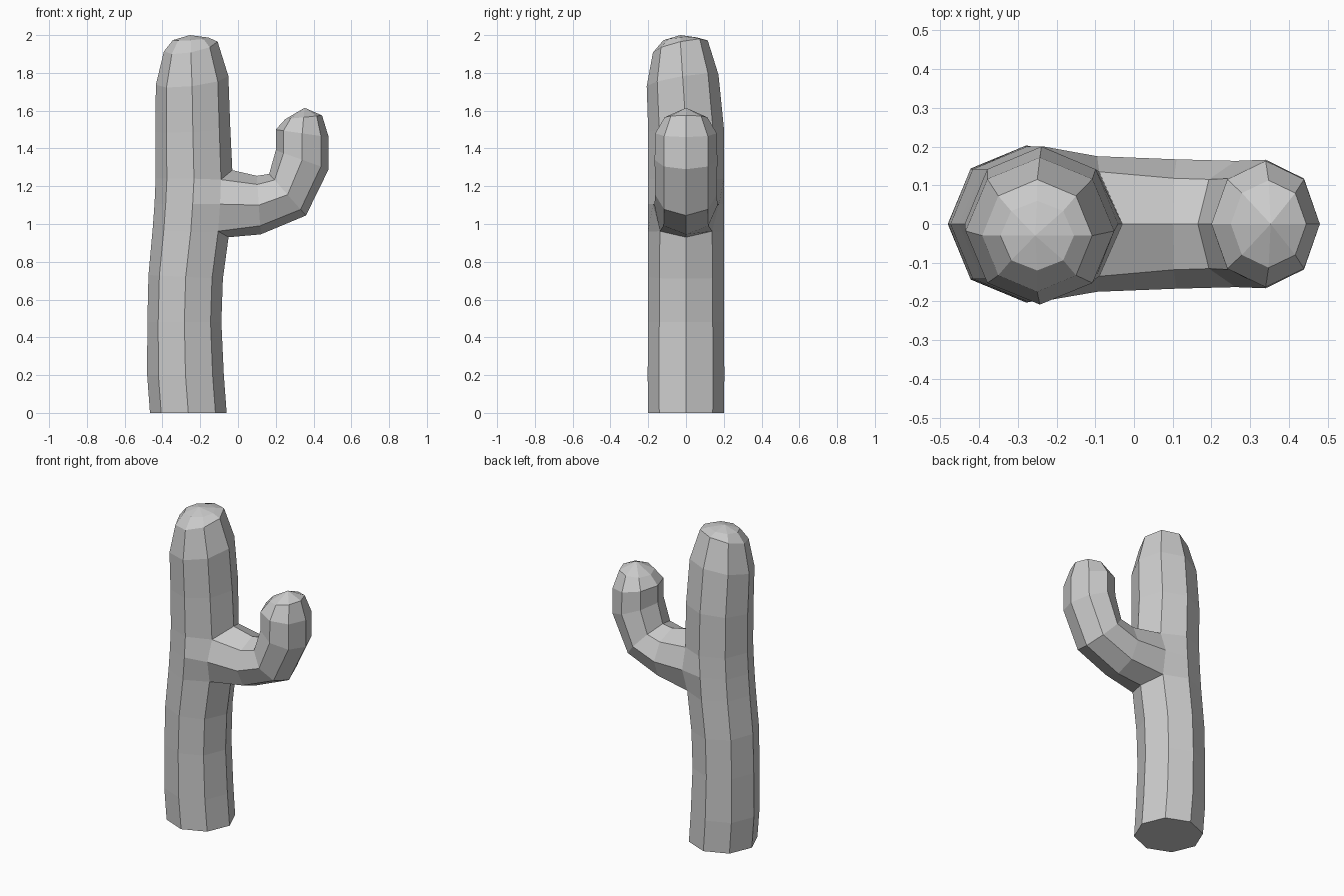
import bpy, bmesh, math

if "Cube" in bpy.data.objects:
    bpy.data.objects.remove(bpy.data.objects["Cube"])

N = 8
bm = bmesh.new()

# Trunk rings: centre x, centre y, z, x radius, y radius, tilt in x, tilt in y
trunk = [
    (-0.263, 0, 0.00, 0.203, 0.20, 0, 0),
    (-0.278, 0, 0.20, 0.203, 0.203, 0, 0),
    (-0.284, 0, 0.48, 0.196, 0.20, 0, 0),
    (-0.277, 0, 0.72, 0.197, 0.20, -0.05, 0),
    (-0.250, 0, 0.96, 0.202, 0.20, -0.05, 0),
    (-0.240, 0, 1.105, 0.202, 0.20, 0, 0),
    (-0.233, 0, 1.24, 0.203, 0.20, 0, 0),
    (-0.239, 0, 1.50, 0.198, 0.20, 0.06, 0.06),
    (-0.243, -0.018, 1.76, 0.192, 0.190, 0.12, 0.16),
    (-0.250, -0.030, 1.94, 0.142, 0.145, 0.18, 0.22),
    (-0.250, -0.030, 1.98, 0.095, 0.090, 0.07, 0.08),
]


def trunk_ring(cx, cy, z, rx, ry, tx, ty):
    ring = []
    for i in range(N):
        a = 2 * math.pi * i / N
        dx, dy = rx * math.cos(a), ry * math.sin(a)
        ring.append(bm.verts.new((cx + dx, cy + dy, z + dx * tx + dy * ty)))
    return ring


def bridge(r0, r1, skip=()):
    for i in range(N):
        if i not in skip:
            j = (i + 1) % N
            bm.faces.new((r0[i], r0[j], r1[j], r1[i]))


def cap(ring, apex):
    tip = bm.verts.new(apex)
    for i in range(N):
        bm.faces.new((ring[i], ring[(i + 1) % N], tip))


# Trunk walls, leaving a hole on the +x side for the arm
rings = [trunk_ring(*r) for r in trunk]
for k in range(len(rings) - 1):
    bridge(rings[k], rings[k + 1], (0, 7) if k in (4, 5) else ())
bm.faces.new(rings[0][::-1])
cap(rings[-1], (-0.255, -0.03, 2.0))

# Arm socket: opposite-side octagon formed by the edge of the hole
low, mid, high = rings[4:7]
low[0].co = (-0.05, 0, 0.93)
high[0].co = (-0.03, 0, 1.285)
for i, s in ((1, 1), (7, -1)):
    low[i].co = (-0.105, s * 0.138, 0.962)
    mid[i].co = (-0.095, s * 0.175, 1.105)
    high[i].co = (-0.09, s * 0.135, 1.235)
bm.verts.remove(mid[0])
prev = [high[0], high[1], mid[1], low[1], low[0], low[7], mid[7], high[7]]

# Arm rings: inner x, z; outer x, z; half width in y
arm = [
    (0.10, 1.255, 0.12, 0.945, 0.167),
    (0.165, 1.265, 0.36, 1.045, 0.163),
    (0.20, 1.39, 0.48, 1.29, 0.166),
    (0.20, 1.50, 0.48, 1.46, 0.163),
    (0.25, 1.555, 0.445, 1.575, 0.113),
]
for x0, z0, x1, z1, w in arm:
    ring = []
    for i in range(N):
        a = 2 * math.pi * i / N
        t = (1 - math.cos(a)) / 2
        ring.append(bm.verts.new((x0 + (x1 - x0) * t, w * math.sin(a),
                                  z0 + (z1 - z0) * t)))
    bridge(prev, ring)
    prev = ring
cap(prev, (0.353, 0, 1.615))

bmesh.ops.recalc_face_normals(bm, faces=bm.faces)
mesh = bpy.data.meshes.new("cactus")
bm.to_mesh(mesh)
bm.free()
obj = bpy.data.objects.new("cactus", mesh)
bpy.context.collection.objects.link(obj)
